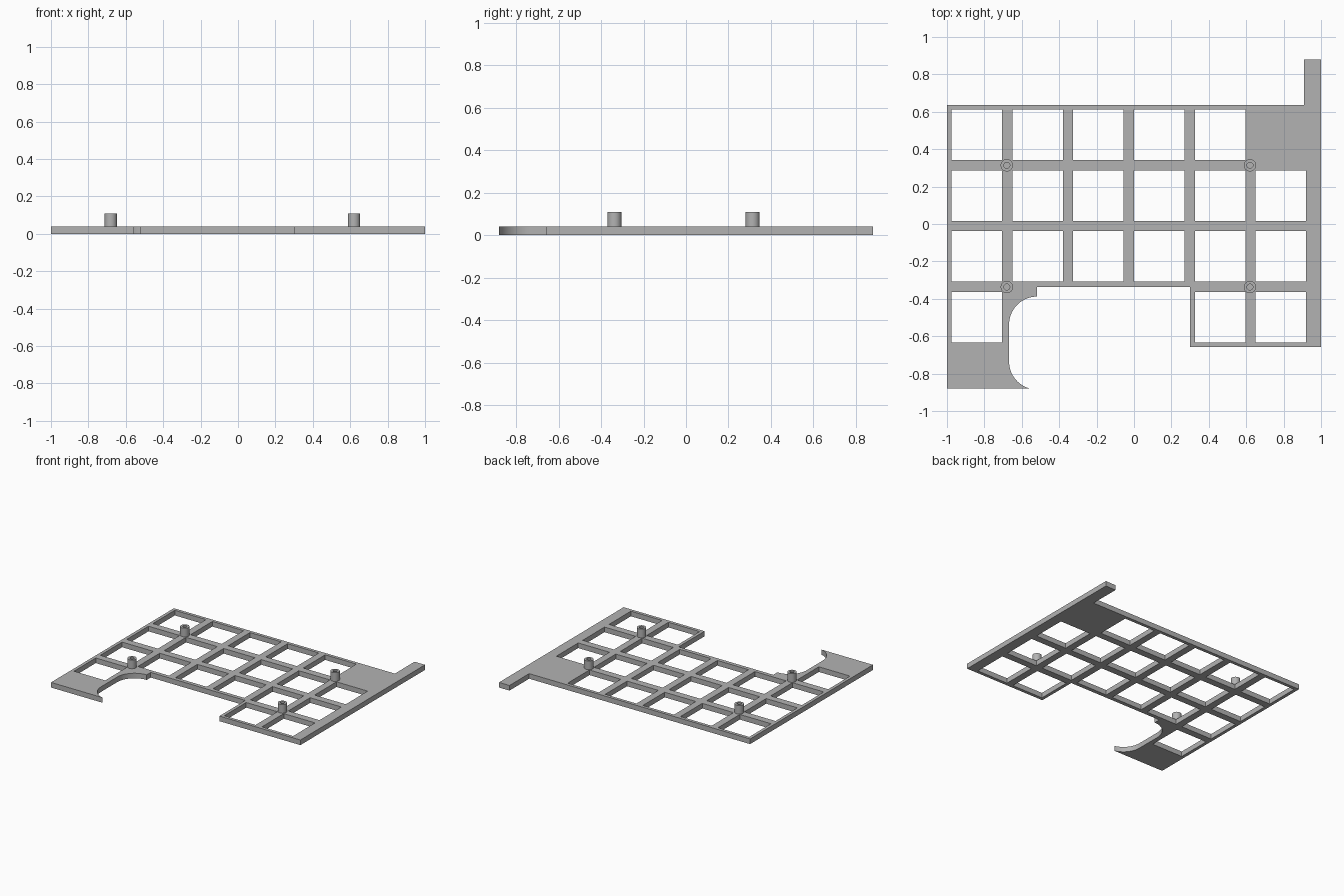
import bpy, bmesh, math

cube = bpy.data.objects.get("Cube")
if cube:
    bpy.data.objects.remove(cube, do_unlink=True)

# Material
grey = bpy.data.materials.new("plain grey")
grey.use_nodes = True
colour = (0.45, 0.45, 0.45, 1)
grey.diffuse_color = colour
grey.node_tree.nodes["Principled BSDF"].inputs["Base Color"].default_value = colour


def arc(cx, cy, r, start, end, steps):
    """Points on an arc, angles in degrees."""
    angles = [math.radians(start + (end - start) * i / steps) for i in range(steps + 1)]
    return [(cx + r * math.cos(a), cy + r * math.sin(a)) for a in angles]


def rect(x0, y0, x1, y1):
    return [(x0, y0), (x1, y0), (x1, y1), (x0, y1)]


def plate(name, loops, z0, z1):
    """Solid flat part: an outline with hole loops, extruded from z0 to z1."""
    curve = bpy.data.curves.new(name, "CURVE")
    curve.dimensions = "2D"
    curve.fill_mode = "BOTH"
    curve.extrude = (z1 - z0) / 2
    for loop in loops:
        spline = curve.splines.new("POLY")
        spline.points.add(len(loop) - 1)
        for point, (x, y) in zip(spline.points, loop):
            point.co = (x, y, 0, 1)
        spline.use_cyclic_u = True
    helper = bpy.data.objects.new(name + "_profile", curve)
    bpy.context.collection.objects.link(helper)
    graph = bpy.context.evaluated_depsgraph_get()
    mesh = bpy.data.meshes.new_from_object(helper.evaluated_get(graph))
    bpy.data.objects.remove(helper, do_unlink=True)

    # Weld caps to walls and lift into place
    bm = bmesh.new()
    bm.from_mesh(mesh)
    bmesh.ops.remove_doubles(bm, verts=bm.verts, dist=0.0001)
    bmesh.ops.translate(bm, verts=bm.verts, vec=(0, 0, (z0 + z1) / 2))
    bmesh.ops.recalc_face_normals(bm, faces=bm.faces)
    bm.to_mesh(mesh)
    bm.free()
    mesh.materials.clear()
    mesh.materials.append(grey)
    part = bpy.data.objects.new(name, mesh)
    bpy.context.collection.objects.link(part)
    bpy.ops.object.select_all(action="DESELECT")
    part.select_set(True)
    bpy.context.view_layer.objects.active = part
    bpy.ops.object.shade_smooth_by_angle(angle=math.radians(30))
    return part


# Outer outline, with the rounded bay on the front edge
BASE, PITCH, HOLE, THICK = -0.88, 0.325, 0.27, 0.04
R, BAY_X = 0.15, -0.518
cut_angle = 180 + math.degrees(math.asin((-0.735 - BASE) / R))
outline = [(-1, 0.637), (-1, BASE)]
outline += arc(BAY_X, -0.735, R, cut_angle, 180, 16)
outline += arc(BAY_X, -0.538, R, 180, 90, 16)
outline += [(BAY_X, -0.338), (0.3, -0.338), (0.3, -0.658), (1, -0.658),
            (1, 0.88), (0.91, 0.88), (0.91, 0.637)]

# Square windows, by row from the back
columns = [range(5), range(6), range(6), (0, 4, 5)]
windows = []
for row, cols in enumerate(columns):
    top = 0.612 - PITCH * row
    for col in cols:
        left = -0.975 + PITCH * col
        windows.append(rect(left, top - HOLE, left + HOLE, top))

plate("lattice_plate", [outline] + windows, 0, THICK)

# Hollow standoffs on the lattice crossings
for side, x in (("right", -0.68), ("left", 0.62)):
    for end, y in (("front", -0.337), ("back", 0.314)):
        rings = [arc(x, y, r, 0, 360, 32)[:-1] for r in (0.033, 0.016)]
        plate(f"standoff_{end}_{side}", rings, THICK, 0.108)
